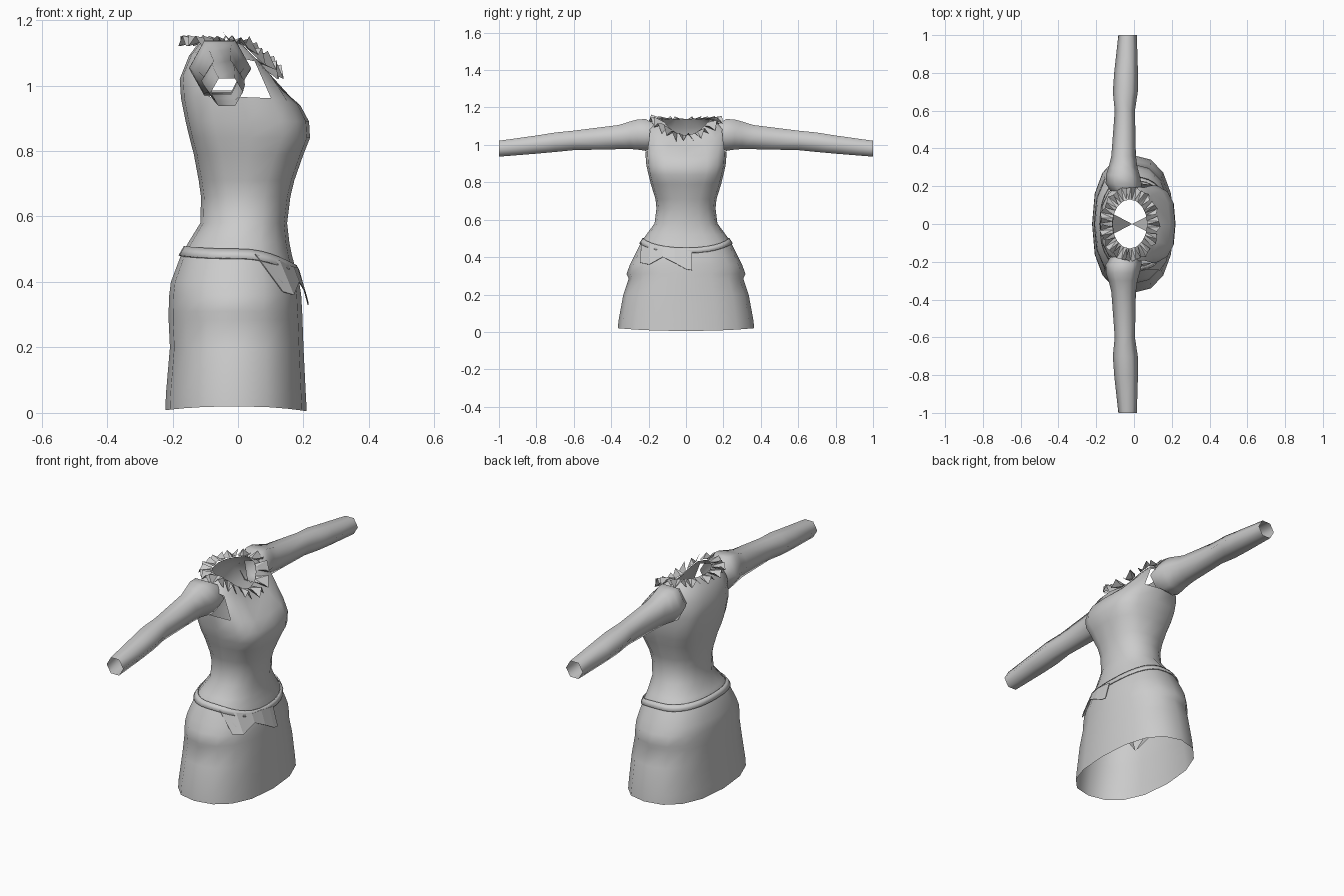
import bpy, bmesh, math
from mathutils import Vector

cube = bpy.data.objects.get("Cube")
if cube:
    bpy.data.objects.remove(cube, do_unlink=True)

cloth = bpy.data.materials.new("grey cloth")
cloth.use_nodes = True
cloth.diffuse_color = (0.6, 0.6, 0.6, 1)
bsdf = cloth.node_tree.nodes["Principled BSDF"]
bsdf.inputs["Base Color"].default_value = cloth.diffuse_color
bsdf.inputs["Roughness"].default_value = 0.8

SEGMENTS = 16


def finish(name, bm, smooth=True, thickness=0):
    bmesh.ops.recalc_face_normals(bm, faces=bm.faces)
    mesh = bpy.data.meshes.new(name)
    bm.to_mesh(mesh)
    bm.free()
    mesh.materials.append(cloth)
    obj = bpy.data.objects.new(name, mesh)
    bpy.context.collection.objects.link(obj)
    if smooth:
        mesh.shade_smooth()
    if thickness:
        mod = obj.modifiers.new("Thickness", "SOLIDIFY")
        mod.thickness = thickness
        mod.offset = 0
    return obj


def loft(bm, rows, closed=True):
    """Skin consecutive rows of points with quads."""
    rows = [[bm.verts.new(p) for p in row] for row in rows]
    count = len(rows[0])
    for a, b in zip(rows, rows[1:]):
        for i in range(count if closed else count - 1):
            j = (i + 1) % count
            bm.faces.new((a[i], a[j], b[j], b[i]))


# Dress cross-sections: height at chest side, flank, back; back x, chest x, half width, roundness
RINGS = [
    (0.005, 0.02, 0.008, -0.222, 0.21, 0.365, 0.85),
    (0.06, 0.065, 0.06, -0.22, 0.207, 0.36, 0.85),
    (0.2, 0.2, 0.2, -0.208, 0.2, 0.335, 0.85),
    (0.285, 0.285, 0.285, -0.212, 0.197, 0.306, 0.85),
    (0.31, 0.31, 0.31, -0.212, 0.196, 0.318, 0.9),
    (0.36, 0.36, 0.36, -0.21, 0.193, 0.3, 0.85),
    (0.4, 0.4, 0.4, -0.205, 0.187, 0.28, 0.85),
    (0.48, 0.48, 0.48, -0.175, 0.165, 0.24, 0.85),
    (0.52, 0.52, 0.52, -0.152, 0.157, 0.212, 0.88),
    (0.58, 0.58, 0.58, -0.115, 0.15, 0.168, 0.9),
    (0.66, 0.66, 0.66, -0.113, 0.16, 0.158, 0.9),
    (0.71, 0.71, 0.71, -0.12, 0.172, 0.163, 0.85),
    (0.79, 0.79, 0.79, -0.135, 0.2, 0.188, 0.75),
    (0.84, 0.84, 0.84, -0.148, 0.22, 0.2, 0.65),
    (0.89, 0.89, 0.89, -0.16, 0.217, 0.212, 0.65),
    (0.94, 0.965, 0.96, -0.174, 0.19, 0.218, 0.7),
    (0.98, 1.09, 1.02, -0.178, 0.135, 0.205, 0.8),
    (1.015, 1.125, 1.09, -0.15, 0.1, 0.168, 0.9),
    (1.05, 1.138, 1.138, -0.115, 0.07, 0.13, 1.0),
]


def powered(v, p):
    return math.copysign(abs(v) ** p, v)


def ring_point(ring, angle, offset=0):
    zf, zs, zb, xb, xf, hy, p = ring
    c, s = math.cos(angle), math.sin(angle)
    z = zs + ((zf if c > 0 else zb) - zs) * c * c
    x = (xb + xf) / 2 + (xf - xb) / 2 * powered(c, p)
    return Vector((x + offset * c, hy * powered(s, p) + offset * s, z))


def ring_at(z):
    """Interpolated cross-section at a given height."""
    for a, b in zip(RINGS, RINGS[1:]):
        if a[1] <= z <= b[1]:
            t = (z - a[1]) / (b[1] - a[1])
            return (z, z, z) + tuple(u + (v - u) * t for u, v in zip(a[3:], b[3:]))


def angles(n):
    return [2 * math.pi * i / n for i in range(n)]


# Dress body, open at neck, hem and armholes
bm = bmesh.new()
loft(bm, [[ring_point(r, a) for a in angles(SEGMENTS)] for r in RINGS])
armholes = []
for f in bm.faces:
    c = f.calc_center_median()
    if 0.97 < c.z < 1.08 and abs(c.y) > 0.17 and abs(c.x + 0.03) < 0.08:
        armholes.append(f)
bmesh.ops.delete(bm, geom=armholes, context="FACES")
finish("dress_body", bm)

# Sleeves: distance along arm, back x, chest x, bottom z, top z
SLEEVE = [
    (0.175, -0.125, 0.04, 0.985, 1.115),
    (0.215, -0.15, 0.04, 0.968, 1.138),
    (0.26, -0.148, 0.03, 0.975, 1.136),
    (0.3, -0.135, 0.018, 0.978, 1.125),
    (0.36, -0.12, 0.01, 0.977, 1.106),
    (0.6, -0.102, 0.005, 0.972, 1.076),
    (0.7, -0.112, 0.02, 0.962, 1.066),
    (0.8, -0.105, 0.021, 0.953, 1.05),
    (1.0, -0.083, 0.015, 0.937, 1.022),
]
for name, side in (("left_sleeve", 1), ("right_sleeve", -1)):
    bm = bmesh.new()
    rows = []
    for y, x0, x1, z0, z1 in SLEEVE:
        rows.append([((x0 + x1) / 2 + (x1 - x0) / 2 * math.cos(a), side * y,
                      (z0 + z1) / 2 + (z1 - z0) / 2 * math.sin(a) / math.sin(math.pi / 3))
                     for a in angles(6)])
    loft(bm, rows)
    finish(name, bm)

# Belt hugging the hips, dipping towards the chest side
bm = bmesh.new()
rows = []
for drop in (0.028, 0):
    row = []
    for a in angles(32):
        c = math.cos(a)
        z = 0.5 - drop + (-0.05 * c * c if c > 0 else 0.008 * c * c)
        row.append(ring_point(ring_at(z), a, 0.004))
    rows.append(row)
loft(bm, rows)
finish("belt", bm, thickness=0.006)

# Hanging sash: y, top z, bottom z, flare of lower edge
SASH = [
    (-0.235, 0.485, 0.37, 0.012), (-0.19, 0.465, 0.36, 0.012),
    (-0.12, 0.445, 0.4, 0.012), (-0.06, 0.445, 0.37, 0.016),
    (0.0, 0.435, 0.335, 0.02), (0.03, 0.43, 0.33, 0.02),
]


def on_surface(y, z, offset):
    ring = ring_at(z)
    ratio = min(abs(y) / ring[5], 0.97) ** (1 / ring[6])
    return ring_point(ring, math.copysign(math.asin(ratio), y), offset)


bm = bmesh.new()
loft(bm, [[on_surface(y, top, 0.009) for y, top, low, flare in SASH],
          [on_surface(y, low, flare) for y, top, low, flare in SASH]], closed=False)
finish("belt_sash", bm, smooth=False, thickness=0.003)

# Collar of small folded fans around the neckline
bm = bmesh.new()
FANS = 13
neck = RINGS[-1]
for a in angles(FANS):
    root = ring_point(neck, a)
    along = (ring_point(neck, a + 0.1) - ring_point(neck, a - 0.1)).normalized()
    out = Vector((math.cos(a), math.sin(a), 0))
    drop = -0.018 - 0.012 * max(math.cos(a), 0)
    inner = [root + along * w + Vector((0, 0, 0.002)) for w in (-0.017, 0, 0.017)]
    outer = []
    for w, length, lift in ((-0.042, 0.05, 0.016), (-0.014, 0.07, drop),
                            (0.014, 0.062, 0.014), (0.042, 0.055, drop)):
        outer.append(root + along * w + out * length + Vector((0, 0, lift)))
    i0, i1, i2 = [bm.verts.new(p) for p in inner]
    o0, o1, o2, o3 = [bm.verts.new(p) for p in outer]
    for face in ((i0, o0, o1), (i0, o1, i1), (i1, o1, o2), (i1, o2, i2), (i2, o2, o3)):
        bm.faces.new(face)
finish("collar_frill", bm, smooth=False)

# Inner gusset: two tapered flaps meeting under the hips
bm = bmesh.new()
tip = bm.verts.new((-0.01, 0, 0.12))
for x in (-0.18, 0.165):
    sides = [bm.verts.new((x, y, 0.36)) for y in (-0.09, 0.09)]
    bm.faces.new((sides[0], sides[1], tip))
finish("inner_gusset", bm, smooth=False)
